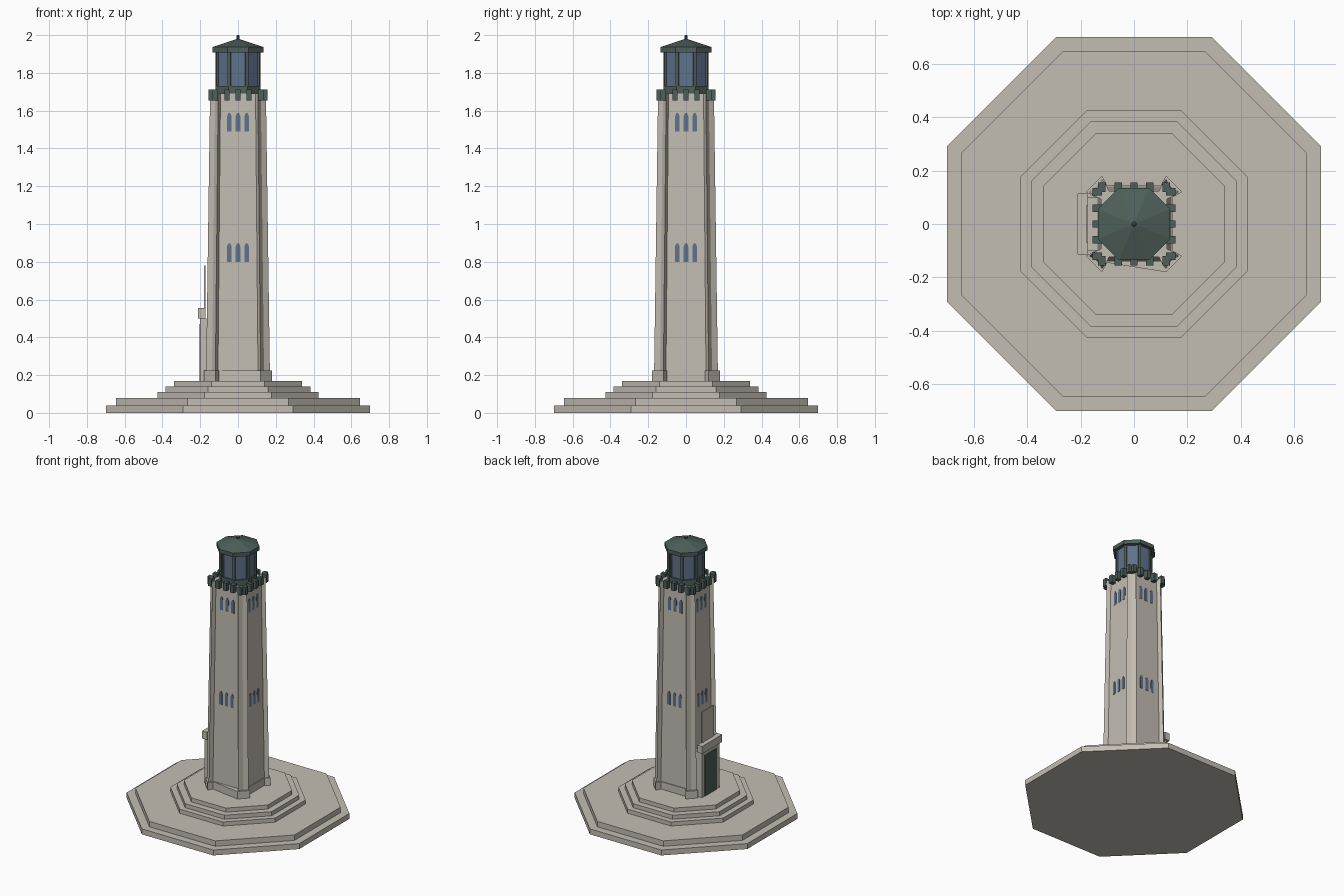
import bpy, bmesh, math
from mathutils import Matrix, Vector

cube = bpy.data.objects.get("Cube")
if cube:
    bpy.data.objects.remove(cube, do_unlink=True)


def material(name, rgb):
    m = bpy.data.materials.new(name)
    m.use_nodes = True
    m.diffuse_color = (*rgb, 1)
    bsdf = next(n for n in m.node_tree.nodes if n.type == 'BSDF_PRINCIPLED')
    bsdf.inputs["Base Color"].default_value = (*rgb, 1)
    return m


STONE = material("pale stone", (0.55, 0.51, 0.45))
GREEN = material("dark green metal", (0.075, 0.115, 0.1))
GLASS = material("blue grey glass", (0.115, 0.17, 0.26))


def finish(bm, name, mat):
    bmesh.ops.recalc_face_normals(bm, faces=bm.faces)
    mesh = bpy.data.meshes.new(name)
    bm.to_mesh(mesh)
    bm.free()
    mesh.materials.append(mat)
    obj = bpy.data.objects.new(name, mesh)
    bpy.context.collection.objects.link(obj)
    return obj


def add_loft(bm, rings):
    """Join closed rings of points into a capped solid."""
    loops = [[bm.verts.new(p) for p in ring] for ring in rings]
    n = len(loops[0])
    for a, b in zip(loops, loops[1:]):
        for i in range(n):
            j = (i + 1) % n
            bm.faces.new((a[i], a[j], b[j], b[i]))
    bm.faces.new(loops[0][::-1])
    bm.faces.new(loops[-1])


def loft(name, mat, rings):
    bm = bmesh.new()
    add_loft(bm, rings)
    return finish(bm, name, mat)


def octagon(apothem, z):
    r = apothem / math.cos(math.pi / 8)
    angles = [(i + 0.5) * math.pi / 4 for i in range(8)]
    return [(r * math.cos(a), r * math.sin(a), z) for a in angles]


def add_box(bm, lo, hi):
    lo, hi = Vector(lo), Vector(hi)
    size = Matrix.Diagonal((*(hi - lo), 1))
    bmesh.ops.create_cube(bm, size=1, matrix=Matrix.Translation((lo + hi) / 2) @ size)


def box(name, mat, lo, hi):
    bm = bmesh.new()
    add_box(bm, lo, hi)
    return finish(bm, name, mat)


def four_sides(corner, z):
    """Repeat a corner outline around the four corners."""
    ring = []
    for k in range(4):
        turn = Matrix.Rotation(k * math.pi / 2, 3, 'Z')
        ring += [tuple(turn @ Vector((x, y, z))) for x, y in corner]
    return ring


# Stepped octagonal base
z = 0
for i, (apothem, height) in enumerate([(0.7, 0.04), (0.645, 0.04), (0.425, 0.03),
                                       (0.385, 0.03), (0.34, 0.03)]):
    loft(f"base_step_{i + 1}", STONE, [octagon(apothem, z), octagon(apothem, z + height)])
    z += height

# Plinth with diagonal corners; its front face runs straight out to one corner
plinth = four_sides([(0.145, 0.1), (0.18, 0.12), (0.12, 0.18), (0.1, 0.145)], 0)
plinth = [p for p in plinth if not (0.09 < p[0] < 0.11 and -0.15 < p[1] < -0.14)]
loft("plinth", STONE, [[(x, y, h) for x, y, _ in plinth] for h in (0.17, 0.225)])

# Tapering shaft with grooved corner buttresses
bottom = [(0.14, 0.106), (0.169, 0.12), (0.138, 0.138), (0.12, 0.169), (0.106, 0.14)]
top = [(x * 0.875, y * 0.875) for x, y in bottom]
SHAFT_LOW, SHAFT_HIGH = 0.2, 1.69
loft("shaft", STONE, [four_sides(bottom, SHAFT_LOW), four_sides(top, SHAFT_HIGH)])


def wall(height):
    t = (height - SHAFT_LOW) / (SHAFT_HIGH - SHAFT_LOW)
    return 0.14 * (1 - 0.125 * t)


# Arched windows, three in a row on every side
bm = bmesh.new()
for sill in (0.8, 1.49):
    for cx in (-0.046, 0, 0.046):
        outline = [(-0.012, 0), (0.012, 0), (0.012, 0.08), (0.007, 0.094),
                   (0, 0.1), (-0.007, 0.094), (-0.012, 0.08)]
        d = wall(sill)
        for k in range(4):
            turn = Matrix.Rotation(k * math.pi / 2, 3, 'Z')
            add_loft(bm, [[turn @ Vector((cx + x, -y, sill + h)) for x, h in outline]
                          for y in (d - 0.004, d + 0.002)])
finish(bm, "windows", GLASS)

# Doorway on the right side
box("door_surround", STONE, (-0.2, -0.1, 0.17), (-0.13, 0.1, 0.5))
box("door_lintel", STONE, (-0.212, -0.115, 0.5), (-0.172, 0.115, 0.555))
box("door", GREEN, (-0.203, -0.07, 0.17), (-0.197, 0.07, 0.47))
box("panel_over_door", STONE, (-0.18, -0.07, 0.31), (-0.172, 0.07, 0.78))

# Battlements around the shaft top
bm = bmesh.new()
for k in range(4):
    first = len(bm.verts)
    for x in (-0.12, -0.058, 0, 0.058, 0.12):
        add_box(bm, (x - 0.014, -0.155, 1.655), (x + 0.014, -0.12, 1.712))
    bm.verts.ensure_lookup_table()
    bmesh.ops.rotate(bm, verts=bm.verts[first:], cent=(0, 0, 0),
                     matrix=Matrix.Rotation(k * math.pi / 2, 3, 'Z'))
finish(bm, "battlements", GREEN)

# Lantern room
loft("lantern_base", GREEN, [octagon(0.12, 1.68), octagon(0.12, 1.73)])
loft("lantern_glass", GLASS, [octagon(0.11, 1.73), octagon(0.11, 1.91)])
bm = bmesh.new()
for x, y, _ in octagon(0.111, 0):
    place = Matrix.Translation((x, y, 1.82)) @ Matrix.Rotation(math.atan2(y, x), 4, 'Z')
    bmesh.ops.create_cube(bm, size=1, matrix=place @ Matrix.Diagonal((0.012, 0.018, 0.18, 1)))
finish(bm, "lantern_posts", GREEN)

# Roof and finial
loft("roof", GREEN, [octagon(0.135, 1.908), octagon(0.135, 1.937), octagon(0.004, 1.98)])
loft("finial", GREEN, [octagon(0.005, 1.97), octagon(0.009, 1.983),
                       octagon(0.009, 1.994), octagon(0.004, 2.0)])
